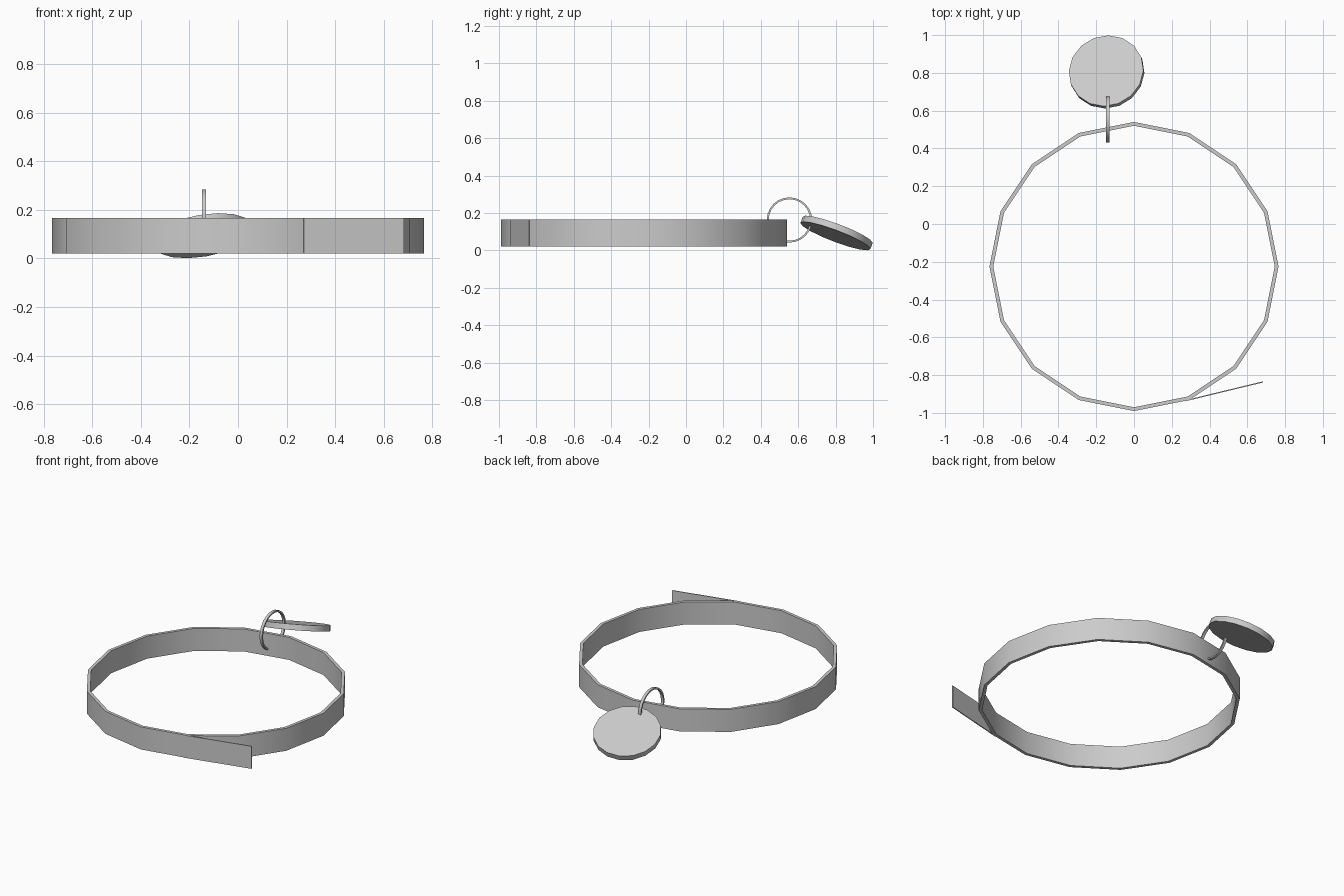
import bpy, bmesh
from math import sin, cos, pi, radians
from mathutils import Matrix, Vector

if "Cube" in bpy.data.objects:
    bpy.data.objects.remove(bpy.data.objects["Cube"])


def finish(name, bm, matrix):
    """Turn a bmesh into an object, smooth with sharp edges over 30 degrees."""
    bmesh.ops.recalc_face_normals(bm, faces=bm.faces)
    for f in bm.faces:
        f.smooth = True
    for e in bm.edges:
        e.smooth = e.calc_face_angle(pi) < radians(30)
    me = bpy.data.meshes.new(name)
    bm.to_mesh(me)
    bm.free()
    ob = bpy.data.objects.new(name, me)
    ob.matrix_world = matrix
    bpy.context.collection.objects.link(ob)
    return ob


def hoop(name, sides, r_out, r_in, width, matrix):
    """Ring with a rectangular section, axis along local z."""
    bm = bmesh.new()
    h = width / 2
    section = [(r_out, -h), (r_out, h), (r_in, h), (r_in, -h)]
    loops = []
    for i in range(sides):
        a = 2 * pi * i / sides
        loops.append([bm.verts.new((r * cos(a), r * sin(a), z)) for r, z in section])
    for i in range(sides):
        p, q = loops[i], loops[(i + 1) % sides]
        for j in range(4):
            k = (j + 1) % 4
            bm.faces.new((p[j], q[j], q[k], p[k]))
    return finish(name, bm, matrix)


# Collar band
hoop("collar_band", 16, 0.765, 0.745, 0.145,
     Matrix.Translation((0, -0.225, 0.0935)))

# Loose strap end, leaving the band as a thin straight tail
start, end = Vector((0.27, -0.936, 0.0935)), Vector((0.683, -0.836, 0.0935))
d = end - start
bm = bmesh.new()
bmesh.ops.create_cube(bm, size=1, matrix=Matrix.Diagonal((d.length, 0.006, 0.145, 1)))
finish("strap_end", bm, Matrix.Translation((start + end) / 2)
       @ d.to_track_quat('X', 'Z').to_matrix().to_4x4())

# Wire ring joining tag and band
hoop("tag_ring", 24, 0.121, 0.111, 0.018,
     Matrix.Translation((-0.14, 0.553, 0.163)) @ Matrix.Rotation(pi / 2, 4, 'Y'))

# Round tag, tilted outwards and slightly sideways
bm = bmesh.new()
bmesh.ops.create_cone(bm, cap_ends=True, segments=16, radius1=0.2, radius2=0.2, depth=0.035)
finish("round_tag", bm, Matrix.Translation((-0.145, 0.805, 0.0935))
       @ Matrix.Rotation(radians(-9.5), 4, 'Y') @ Matrix.Rotation(radians(-20.5), 4, 'X'))
